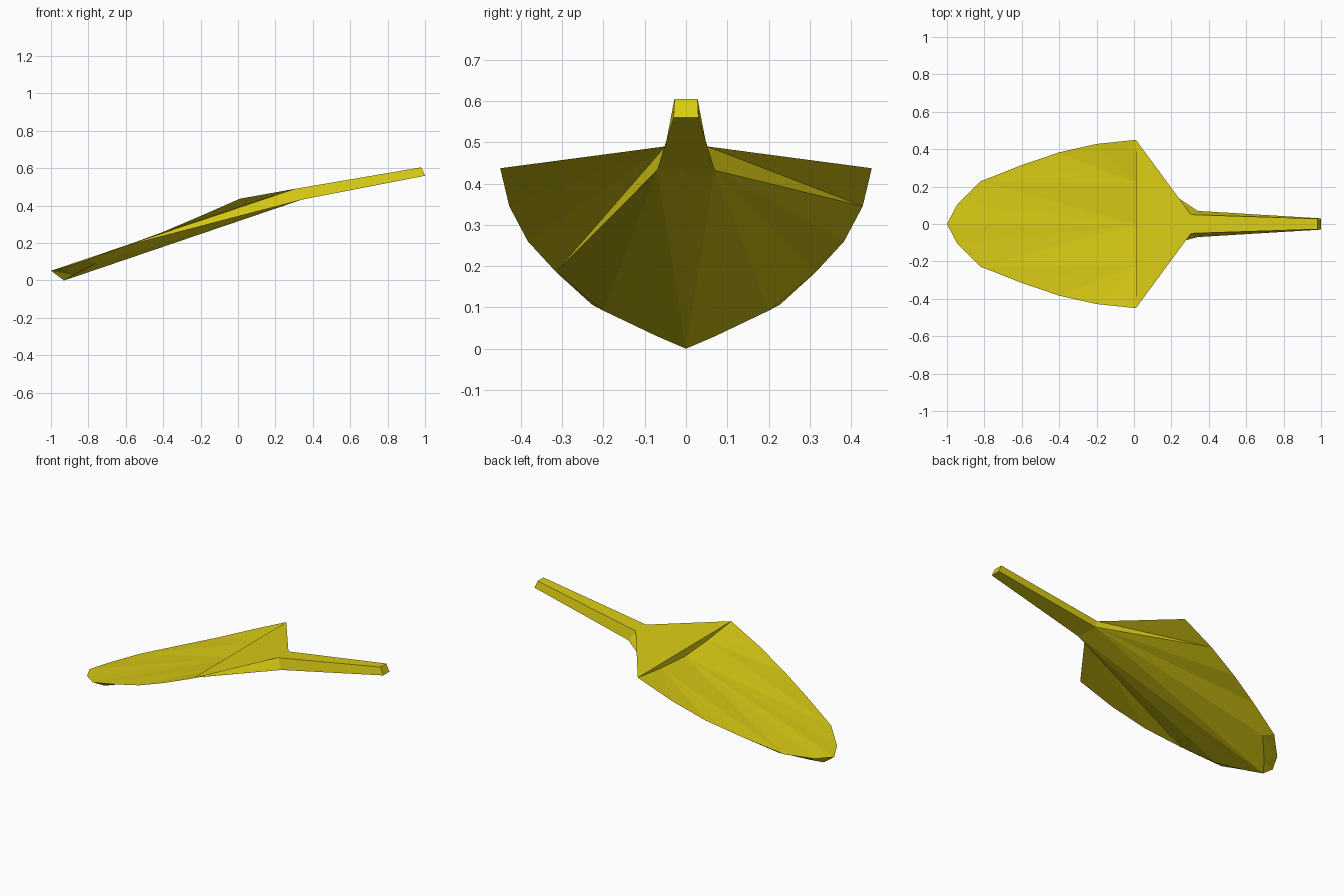
import bpy, bmesh

if "Cube" in bpy.data.objects:
    bpy.data.objects.remove(bpy.data.objects["Cube"])

yellow = bpy.data.materials.new("yellow")
yellow.diffuse_color = (0.70, 0.60, 0.007, 1)
yellow.use_nodes = True
yellow.node_tree.nodes["Principled BSDF"].inputs["Base Color"].default_value = yellow.diffuse_color

# half outlines (y positive), mirrored by the side sign below
RIM = [(0.01, .45, .437), (-.2, .428, .345), (-.4, .383, .26), (-.6, .315, .186),
       (-.82, .228, .107), (-.945, .105, .066)]      # upper rim, shoulder to tip
LOWER = [(-.76, .2, .092), (-.88, .07, .03)]         # lower rim near the tip

bm = bmesh.new()


def vert(p, s=1):
    return bm.verts.new((p[0], p[1] * s, p[2]))


def fan(centre, points):
    for a, b in zip(points, points[1:]):
        bm.faces.new((centre, a, b))


tip = vert((-1, 0, .052))
tip_low = vert((-.93, 0, 0))
dip = vert((.01, 0, .393))
sides = []
for s, k in ((1, 1), (-1, 3)):       # k: rim point where the neck's flank ends
    rim = [vert(p, s) for p in RIM]
    low = [vert(p, s) for p in LOWER]
    dip_side = vert((.01, .22, .408), s)
    neck_top, neck_low = vert((.305, .05, .49), s), vert((.34, .07, .432), s)
    end_top, end_low = vert((.98, .028, .605), s), vert((1, .03, .56), s)
    # scooped upper surface
    fan(dip_side, rim[:5] + [dip])
    fan(dip, rim[4:] + [tip])
    # flank and underside
    fan(neck_top, rim[:k + 1] + [neck_low])
    fan(neck_low, rim[k:4] + low + [tip_low])
    # thick edge around the tip
    fan(low[0], rim[3:] + [low[1]])
    fan(low[1], [rim[5], tip, tip_low])
    # handle side
    bm.faces.new((neck_top, neck_low, end_low, end_top))
    sides.append((rim[0], dip_side, neck_top, neck_low, end_top, end_low))

# faces spanning both sides
(c1, d1, t1, n1, e1, f1), (c2, d2, t2, n2, e2, f2) = sides
for face in ((c1, c2, t2, t1),             # shoulder plate
             (c1, d1, dip, d2, c2),        # step at the back of the scoop
             (t1, t2, e2, e1), (n1, n2, f2, f1), (e1, e2, f2, f1),
             (n1, n2, tip_low)):
    bm.faces.new(face)
bmesh.ops.recalc_face_normals(bm, faces=bm.faces)

mesh = bpy.data.meshes.new("scoop")
bm.to_mesh(mesh)
bm.free()
mesh.materials.append(yellow)
bpy.context.collection.objects.link(bpy.data.objects.new("scoop", mesh))
